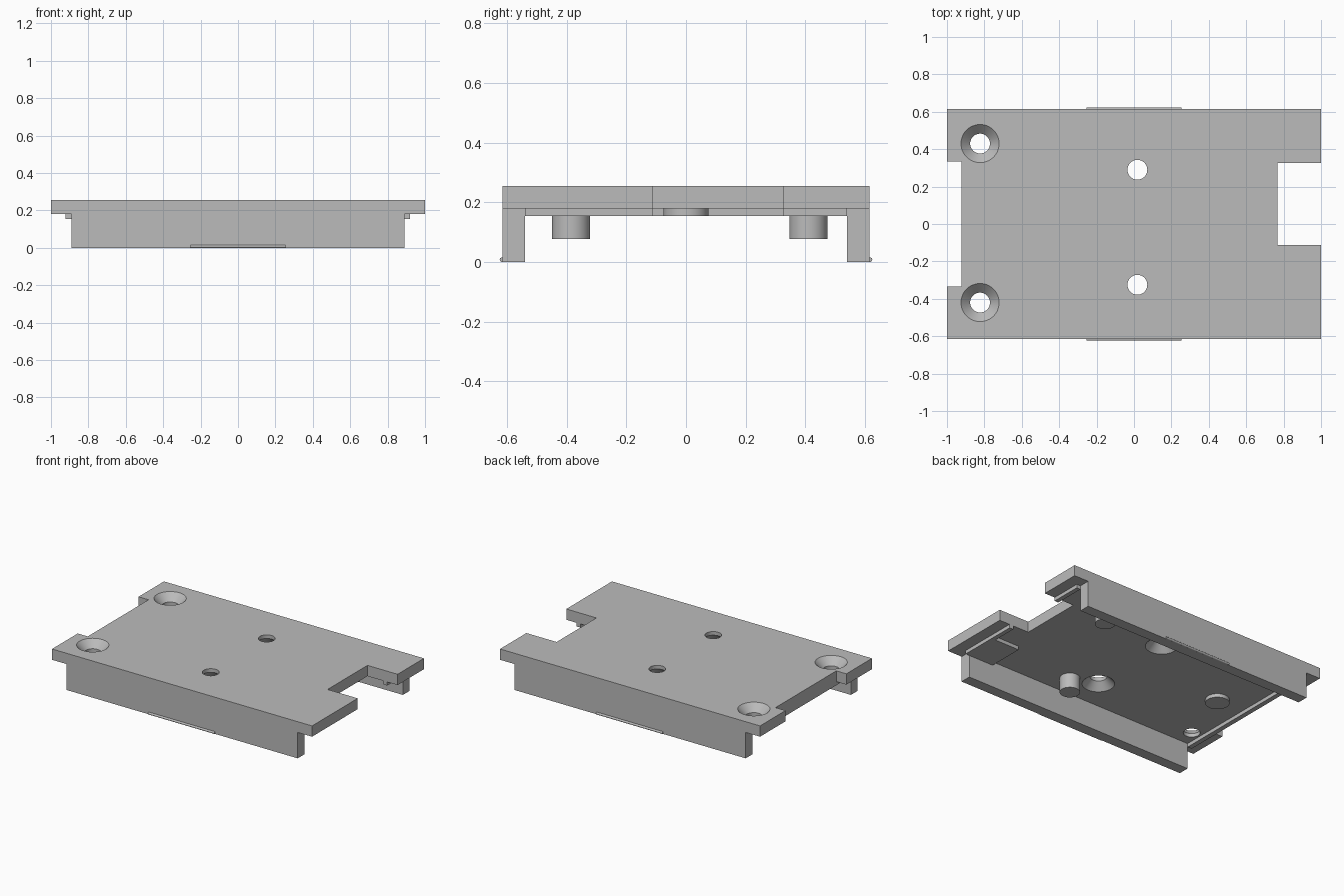
import bpy, bmesh, math
from mathutils import Matrix

cube = bpy.data.objects.get("Cube")
if cube:
    bpy.data.objects.remove(cube, do_unlink=True)

grey = bpy.data.materials.new("plain grey")
grey.use_nodes = True
grey.diffuse_color = (0.5, 0.5, 0.5, 1)
grey.node_tree.nodes["Principled BSDF"].inputs["Base Color"].default_value = (0.5, 0.5, 0.5, 1)

TOP, UNDER, LOW = 0.255, 0.18, 0.155   # plate top, plate underside, ridge bottom
HALF_Y, INNER_Y, HALF_X = 0.615, 0.54, 0.89


def finish(name, bm):
    bmesh.ops.recalc_face_normals(bm, faces=bm.faces)
    mesh = bpy.data.meshes.new(name)
    bm.to_mesh(mesh)
    bm.free()
    mesh.materials.append(grey)
    obj = bpy.data.objects.new(name, mesh)
    bpy.context.collection.objects.link(obj)
    return obj


def smooth(obj):
    bpy.ops.object.select_all(action="DESELECT")
    obj.select_set(True)
    bpy.context.view_layer.objects.active = obj
    bpy.ops.object.shade_smooth_by_angle(angle=math.radians(30))


def prism(name, outline, z0, z1):
    bm = bmesh.new()
    face = bm.faces.new([bm.verts.new((x, y, z0)) for x, y in outline])
    ext = bmesh.ops.extrude_face_region(bm, geom=[face])["geom"]
    bmesh.ops.translate(bm, vec=(0, 0, z1 - z0),
                        verts=[v for v in ext if isinstance(v, bmesh.types.BMVert)])
    return finish(name, bm)


def box(name, x0, x1, y0, y1, z0, z1):
    return prism(name, [(x0, y0), (x1, y0), (x1, y1), (x0, y1)], z0, z1)


def lathe(name, x, y, profile, sides=48):
    """Stacked rings of (radius, z), capped at both ends."""
    bm = bmesh.new()
    rings = [[bm.verts.new((x + r * math.cos(2 * math.pi * i / sides),
                            y + r * math.sin(2 * math.pi * i / sides), z))
              for i in range(sides)] for r, z in profile]
    for a, b in zip(rings, rings[1:]):
        for i in range(sides):
            j = (i + 1) % sides
            bm.faces.new((a[i], a[j], b[j], b[i]))
    bm.faces.new(rings[0])
    bm.faces.new(rings[-1])
    return finish(name, bm)


# Top plate with a shallow notch at one end and a deep one at the other
plate = prism("top_plate", [
    (-1, -HALF_Y), (1, -HALF_Y), (1, -0.113), (0.768, -0.113), (0.768, 0.325), (1, 0.325),
    (1, HALF_Y), (-1, HALF_Y), (-1, 0.335), (-0.923, 0.335), (-0.923, -0.333), (-1, -0.333)],
    UNDER, TOP)

# Countersunk screw holes: two open upward, two open downward
R, WIDE, DEPTH, PAST = 0.053, 0.102, 0.05, 0.02
from_top = [(R, UNDER - PAST), (R, TOP - DEPTH), (WIDE, TOP), (WIDE, TOP + PAST)]
from_below = [(WIDE, UNDER - PAST), (WIDE, UNDER), (R, UNDER + DEPTH), (R, TOP + PAST)]
for x, y, profile in [(-0.823, 0.43, from_top), (-0.823, -0.42, from_top),
                      (0.018, 0.29, from_below), (0.018, -0.325, from_below)]:
    cutter = lathe("hole_cutter", x, y, profile)
    cutter.hide_render = True
    mod = plate.modifiers.new("hole", "BOOLEAN")
    mod.operation, mod.solver, mod.object = "DIFFERENCE", "EXACT", cutter
    bpy.context.view_layer.objects.active = plate
    bpy.ops.object.modifier_apply(modifier=mod.name)
    bpy.data.objects.remove(cutter, do_unlink=True)
smooth(plate)

# Side walls, each with a thin rounded snap bead at its foot
for side, label in ((-1, "front"), (1, "back")):
    y0, y1 = sorted((side * INNER_Y, side * HALF_Y))
    box(label + "_wall", -HALF_X, HALF_X, y0, y1, 0, UNDER)
    bm = bmesh.new()
    place = Matrix.Translation((0, side * 0.616, 0.008)) @ Matrix.Rotation(math.pi / 2, 4, "Y")
    bmesh.ops.create_cone(bm, cap_ends=True, segments=16, radius1=0.008, radius2=0.008,
                          depth=0.51, matrix=place)
    smooth(finish(label + "_snap_bead", bm))

# Ridges across the ends of the underside, one broken by the deep notch
box("right_end_ridge", -0.923, -HALF_X, -INNER_Y, INNER_Y, LOW, UNDER)
box("left_end_ridge_front", HALF_X, 0.92, -INNER_Y, -0.113, LOW, UNDER)
box("left_end_ridge_back", HALF_X, 0.92, 0.325, INNER_Y, LOW, UNDER)

# Corner pad, round boss and two locating pegs under the plate
box("corner_pad", 0.7, HALF_X, -INNER_Y, -0.287, LOW, UNDER)
smooth(lathe("round_boss", -0.68, 0, [(0.076, LOW), (0.076, UNDER)]))
for name, x, y in (("front_peg", 0.2, -0.385), ("back_peg", 0.58, 0.41)):
    smooth(lathe(name, x, y, [(0.064, 0.077), (0.064, UNDER)]))
